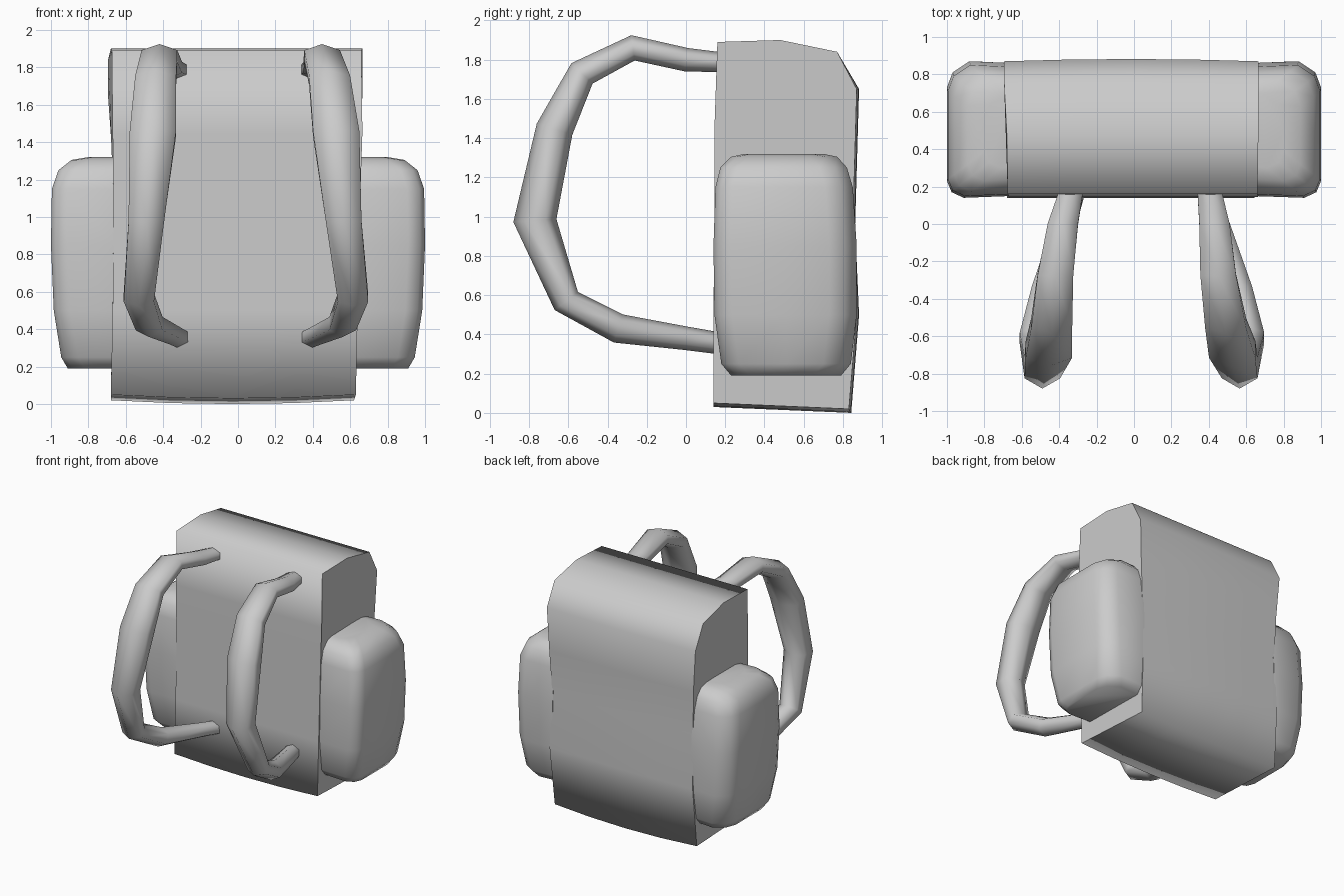
import bpy, bmesh, math
from mathutils import Vector

if "Cube" in bpy.data.objects:
    bpy.data.objects.remove(bpy.data.objects["Cube"], do_unlink=True)

canvas = bpy.data.materials.new("grey_canvas")
canvas.diffuse_color = (0.6, 0.6, 0.6, 1)
canvas.use_nodes = True
canvas.node_tree.nodes["Principled BSDF"].inputs["Base Color"].default_value = (0.6, 0.6, 0.6, 1)


def loft(name, rings, flat_caps):
    """Bridge a list of equal-length closed rings, cap both ends, shade smooth."""
    bm = bmesh.new()
    loops = [[bm.verts.new(p) for p in ring] for ring in rings]
    n = len(loops[0])
    for a, b in zip(loops, loops[1:]):
        for i in range(n):
            j = (i + 1) % n
            bm.faces.new((a[i], a[j], b[j], b[i]))
    caps = [bm.faces.new(loops[0]), bm.faces.new(loops[-1])]
    bmesh.ops.recalc_face_normals(bm, faces=bm.faces)
    for f in bm.faces:
        f.smooth = not (flat_caps and f in caps)
    mesh = bpy.data.meshes.new(name)
    bm.to_mesh(mesh)
    bm.free()
    mesh.materials.append(canvas)
    obj = bpy.data.objects.new(name, mesh)
    bpy.context.collection.objects.link(obj)
    return obj


# Main bag: side profile (y, z) swept across x
profile = [(0.14, 0.05), (0.14, 0.5), (0.145, 1.0), (0.145, 1.45), (0.16, 1.89),
           (0.48, 1.9), (0.77, 1.84), (0.87, 1.65), (0.86, 1.3), (0.85, 0.95),
           (0.87, 0.5), (0.83, 0.02)]
# x of the left and right edges at each profile point
edge_r = [-0.68, -0.67, -0.665, -0.67, -0.675, -0.68, -0.695, -0.695, -0.67, -0.66, -0.67, -0.68]
edge_l = [0.63, 0.64, 0.65, 0.665, 0.66, 0.665, 0.665, 0.665, 0.65, 0.63, 0.64, 0.62]
rings = []
for k in range(5):
    t = k / 4
    belly = 1 - (2 * t - 1) ** 2
    rings.append([(a + (b - a) * t, y + (0.012 * belly if y > 0.8 else 0),
                   z - (0.02 * belly if z < 0.1 else 0))
                  for (y, z), a, b in zip(profile, edge_r, edge_l)])
loft("main_bag", rings, True)

# Side pockets: rounded sections stacked in z as (z, outer x, front y, back y)
levels = [(0.19, 0.91, 0.23, 0.79), (0.25, 0.945, 0.18, 0.84), (0.5, 0.985, 0.145, 0.87),
          (0.85, 1.0, 0.14, 0.87), (1.15, 0.995, 0.15, 0.85), (1.25, 0.96, 0.175, 0.82),
          (1.305, 0.89, 0.23, 0.77), (1.32, 0.80, 0.30, 0.70)]


def pocket(name, side, inner):
    rings = []
    for z, xo, y0, y1 in levels:
        c = 0.09
        ring = [(inner, y0 + 0.01), (xo - c, y0), (xo - 0.025, y0 + 0.03), (xo, y0 + c),
                (xo, (y0 + y1) / 2), (xo, y1 - c - 0.05), (xo - 0.03, y1 - 0.06),
                (xo - c - 0.03, y1), (inner, y1 - 0.01)]
        rings.append([(side * x, y, z) for x, y in ring])
    # Sharp edges only at the bottom rim and against the bag
    obj = loft(name, rings, True)
    bpy.ops.object.select_all(action="DESELECT")
    obj.select_set(True)
    bpy.context.view_layer.objects.active = obj
    bpy.ops.object.shade_smooth_by_angle(angle=math.radians(65))


pocket("left_pocket", 1, 0.62)
pocket("right_pocket", -1, 0.65)

# Shoulder straps: path (y, z), half width in x, half thickness
path = [(0.20, 1.785, 0.065, 0.05), (0.0, 1.80, 0.085, 0.06), (-0.27, 1.86, 0.10, 0.065),
        (-0.53, 1.73, 0.115, 0.075), (-0.67, 1.445, 0.13, 0.095), (-0.77, 0.98, 0.10, 0.11),
        (-0.61, 0.57, 0.085, 0.075), (-0.345, 0.43, 0.075, 0.075), (0.0, 0.38, 0.065, 0.06),
        (0.20, 0.35, 0.06, 0.055)]


def strap(name, centres):
    rings = []
    for i, ((y, z, w, t), x) in enumerate(zip(path, centres)):
        p, q = path[max(i - 1, 0)], path[min(i + 1, len(path) - 1)]
        normal = Vector((0, p[1] - q[1], q[0] - p[0])).normalized()
        ring = []
        for k in range(6):
            a = math.pi * k / 3 + math.pi / 2
            ring.append(Vector((x, y, z)) + Vector((1, 0, 0)) * w * 1.1 * math.cos(a)
                        + normal * t * math.sin(a))
        rings.append(ring)
    loft(name, rings, True)


strap("left_strap", [0.40, 0.43, 0.45, 0.49, 0.525, 0.565, 0.615, 0.56, 0.45, 0.38])
strap("right_strap", [-0.33, -0.38, -0.42, -0.44, -0.455, -0.49, -0.53, -0.475, -0.37, -0.31])
